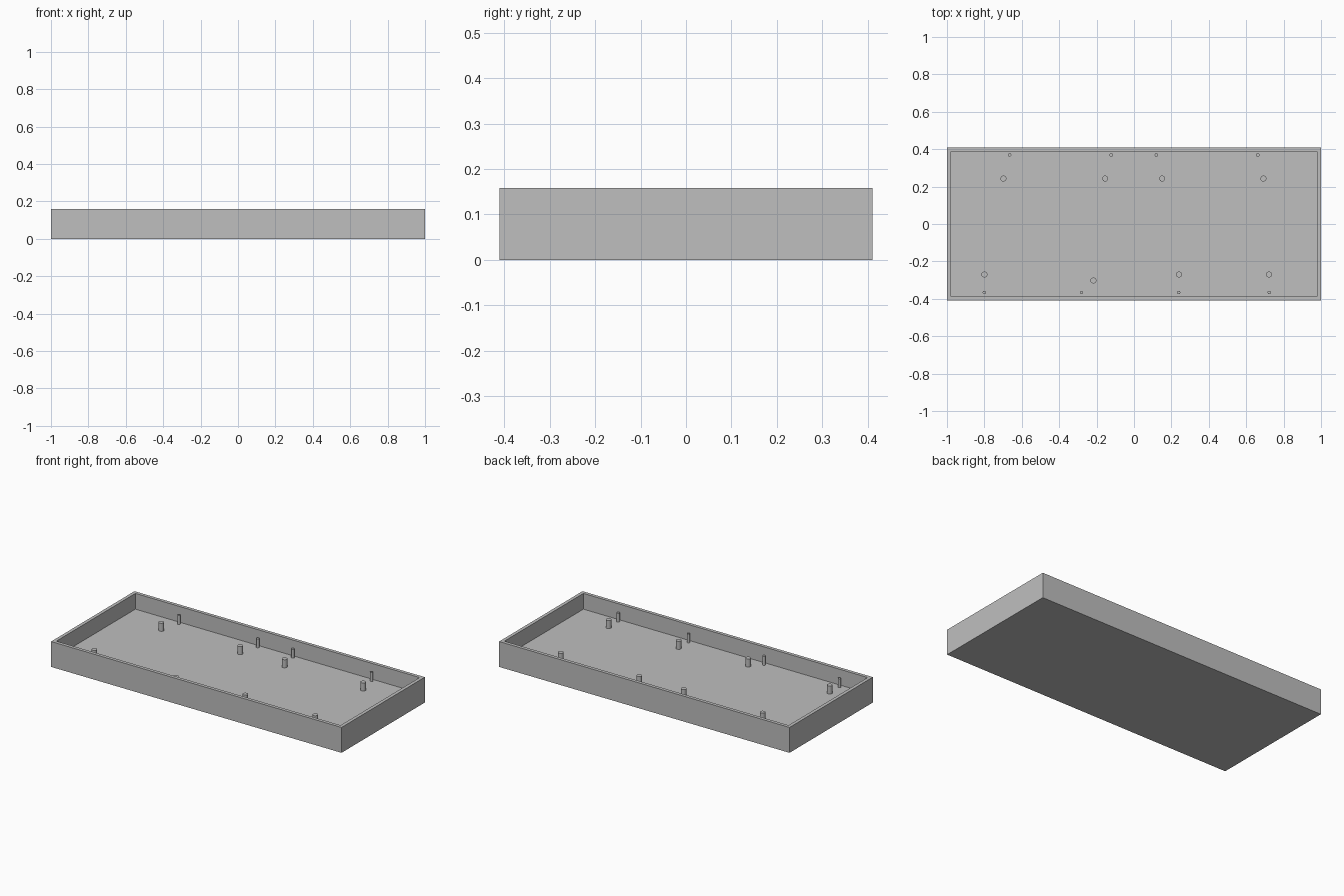
import bpy, bmesh

if "Cube" in bpy.data.objects:
    bpy.data.objects.remove(bpy.data.objects["Cube"], do_unlink=True)

grey = bpy.data.materials.new("plain grey")
grey.use_nodes = True
colour = (0.52, 0.52, 0.52, 1)
grey.diffuse_color = colour
grey.node_tree.nodes["Principled BSDF"].inputs["Base Color"].default_value = colour

WIDTH, DEPTH, HEIGHT = 2.0, 0.82, 0.158
WALL, FLOOR = 0.03, 0.06


def finish(name, bm):
    mesh = bpy.data.meshes.new(name)
    bm.to_mesh(mesh)
    bm.free()
    mesh.materials.append(grey)
    obj = bpy.data.objects.new(name, mesh)
    bpy.context.collection.objects.link(obj)
    return obj


def peg(name, x, y, radius, top):
    bm = bmesh.new()
    base = FLOOR - 0.005
    bmesh.ops.create_cone(bm, cap_ends=True, segments=24, radius1=radius,
                          radius2=radius, depth=top - base)
    for face in bm.faces:
        face.smooth = abs(face.normal.z) < 0.5
    for edge in bm.edges:
        edge.smooth = all(face.smooth for face in edge.link_faces)
    obj = finish(name, bm)
    obj.location = (x, y, (top + base) / 2)


# Open tray: a box with its top inset to the rim and pushed down to the floor
bm = bmesh.new()
bmesh.ops.create_cube(bm, size=1)
bmesh.ops.scale(bm, vec=(WIDTH, DEPTH, HEIGHT), verts=bm.verts)
bmesh.ops.translate(bm, vec=(0, 0, HEIGHT / 2), verts=bm.verts)
top_face = max(bm.faces, key=lambda f: f.calc_center_median().z)
bmesh.ops.inset_individual(bm, faces=[top_face], thickness=WALL)
floor = bmesh.ops.extrude_discrete_faces(bm, faces=[top_face])["faces"][0]
bmesh.ops.translate(bm, vec=(0, 0, FLOOR - HEIGHT), verts=floor.verts)
bmesh.ops.recalc_face_normals(bm, faces=bm.faces)
finish("tray", bm)

# Thick support posts standing on the floor
for x in (-0.698, -0.154, 0.151, 0.692):
    peg("back_post", x, 0.243, 0.016, 0.11)
for x, y in ((-0.8, -0.27), (-0.217, -0.302), (0.24, -0.27), (0.722, -0.27)):
    peg("front_post", x, y, 0.016, 0.11)

# Thin locating pins beside the long walls
for x in (-0.665, -0.122, 0.119, 0.662):
    peg("back_pin", x, 0.369, 0.009, 0.115)
for x in (-0.8, -0.281, 0.239, 0.723):
    peg("front_pin", x, -0.366, 0.009, 0.115)
